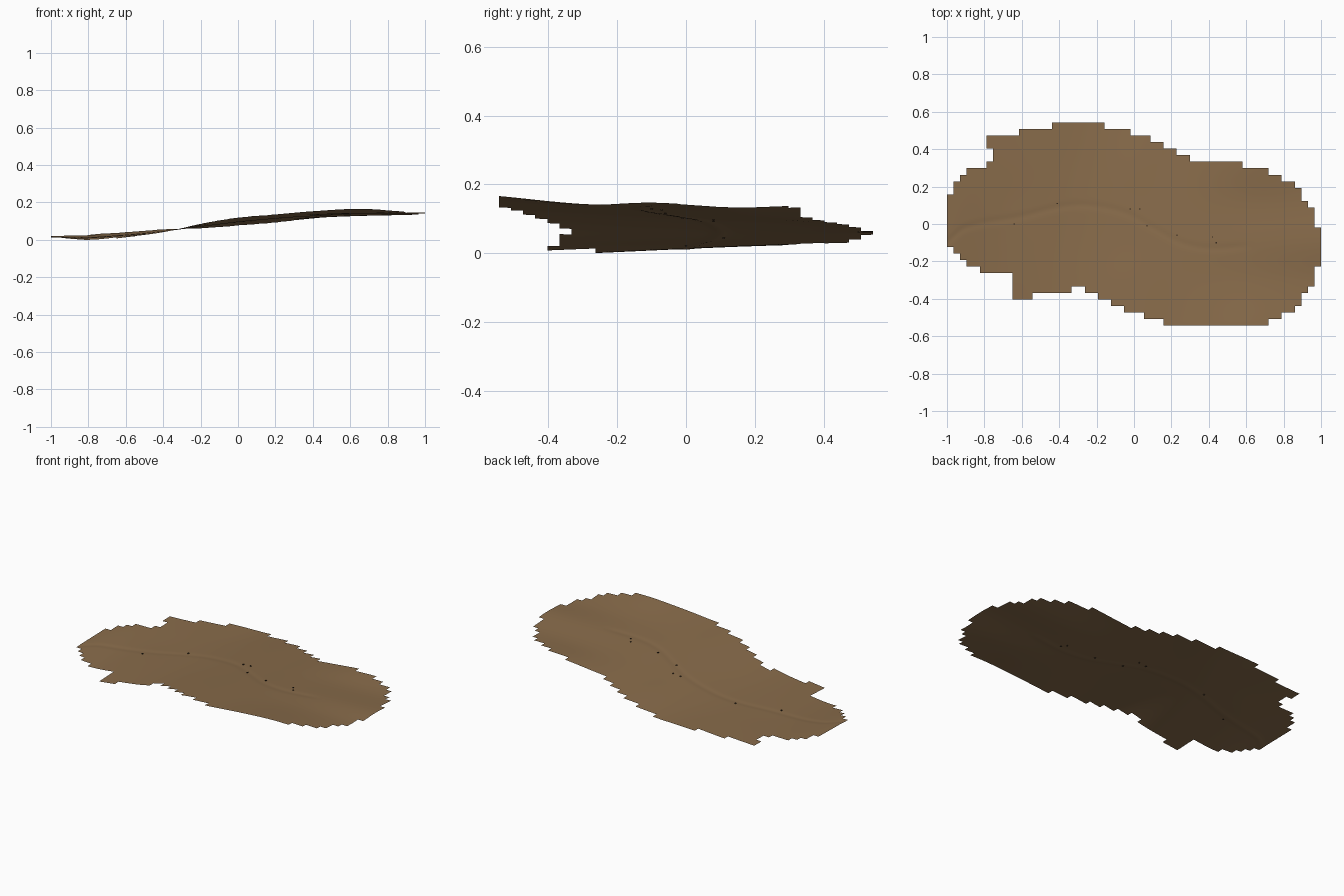
import bpy, bmesh, math

if "Cube" in bpy.data.objects:
    bpy.data.objects.remove(bpy.data.objects["Cube"])

C = 2 / 57          # size of one terrain cell
NX, NY, SUB = 57, 31, 3
Y0 = -NY * C / 2

# stepped outline: (x where the step starts, y of the edge)
TOP = [(-1, .16), (-.965, .23), (-.93, .265), (-.895, .30), (-.79, .475),
       (-.615, .51), (-.44, .545), (-.16, .51), (-.02, .475), (.085, .44),
       (.155, .405), (.225, .37), (.295, .335), (.58, .30), (.715, .265),
       (.785, .23), (.855, .195), (.89, .125), (.925, .09), (.96, -.02)]
BOTTOM = [(-1, -.12), (-.965, -.155), (-.93, -.19), (-.895, -.225), (-.82, -.26),
          (-.65, -.40), (-.545, -.365), (-.335, -.335), (-.265, -.365),
          (-.195, -.40), (-.125, -.435), (-.055, -.47), (.05, -.505),
          (.155, -.54), (.715, -.505), (.785, -.47), (.855, -.435),
          (.89, -.365), (.925, -.335), (.96, -.225)]

# coarse height control net, one row per x station (heights in 1/1000)
XS = [-1, -.8, -.6, -.4, -.2, 0, .2, .4, .65, 1]
YS = [-.54, -.3, -.1, .12, .33, .54]
H = [[12, 16, 20, 24, 28, 32], [-5, 3, 12, 22, 30, 36], [12, 22, 28, 33, 40, 46],
     [44, 46, 48, 51, 55, 60], [94, 87, 81, 76, 71, 66], [125, 116, 107, 98, 90, 78],
     [140, 130, 121, 110, 100, 92], [157, 140, 132, 122, 119, 112],
     [170, 147, 143, 132, 141, 140], [158, 144, 151, 139, 140, 140]]

# shallow winding channel
PATH = [(-1, -.10), (-.9, -.02), (-.6, .04), (-.4, .09), (-.25, .1), (-.05, .06),
        (.1, -.02), (.25, -.1), (.4, -.13), (.6, -.12)]


def hermite(ts, vs, t):
    """Smooth curve through unevenly spaced values."""
    n = len(ts)
    t = min(max(t, ts[0]), ts[-1])
    i = max(k for k in range(n - 1) if ts[k] <= t)

    def slope(k):
        a, b = max(k - 1, 0), min(k + 1, n - 1)
        return (vs[b] - vs[a]) / (ts[b] - ts[a])
    d = ts[i + 1] - ts[i]
    u = (t - ts[i]) / d
    return ((2*u**3 - 3*u*u + 1) * vs[i] + (u**3 - 2*u*u + u) * d * slope(i)
            + (3*u*u - 2*u**3) * vs[i + 1] + (u**3 - u*u) * d * slope(i + 1))


def column(x):
    """Height profile across y at one x."""
    return [hermite(XS, [row[j] for row in H], x) / 1000 for j in range(len(YS))]


def channel_y(x):
    return hermite([p[0] for p in PATH], [p[1] for p in PATH], x)


def height(x, y, prof, cy):
    z = hermite(YS, prof, y)
    fade = min(1, max(0, (.65 - x) / .1))
    return z - .002 * fade * math.exp(-((y - cy) / .018) ** 2)


def edge(table, x):
    return [y for start, y in table if start <= x + .004][-1]


def inside(x, y):
    if -.79 < x < -.755 and .335 < y < .405:    # small notch
        return False
    return edge(BOTTOM, x) < y < edge(TOP, x)


def material(name, rgb):
    m = bpy.data.materials.new(name)
    m.diffuse_color = (*rgb, 1)
    m.use_nodes = True
    m.node_tree.nodes["Principled BSDF"].inputs["Base Color"].default_value = m.diffuse_color
    return m


earth = material("earth brown", (.25, .15, .07))
dark = material("dark brown", (.035, .022, .012))

# terrain sheet
bm = bmesh.new()
verts = {}
cols = {}


def vert(a, b):
    if (a, b) not in verts:
        x, y = -1 + a * C / SUB, Y0 + b * C / SUB
        if a not in cols:
            cols[a] = (column(x), channel_y(x))
        verts[a, b] = bm.verts.new((x, y, height(x, y, *cols[a])))
    return verts[a, b]


for i in range(NX):
    for j in range(NY):
        if inside(-1 + (i + .5) * C, Y0 + (j + .5) * C):
            for a in range(i * SUB, i * SUB + SUB):
                for b in range(j * SUB, j * SUB + SUB):
                    bm.faces.new((vert(a, b), vert(a + 1, b),
                                  vert(a + 1, b + 1), vert(a, b + 1)))
# rest the lowest point on the ground
low = min(v.co.z for v in bm.verts)
for v in bm.verts:
    v.co.z -= low
for f in bm.faces:
    f.smooth = True
mesh = bpy.data.meshes.new("terrain")
bm.to_mesh(mesh)
bm.free()
mesh.materials.append(earth)
bpy.context.collection.objects.link(bpy.data.objects.new("terrain", mesh))

# tiny dark markers along the channel
for k, (x, y) in enumerate([(-.64, 0), (-.41, .11), (-.02, .08), (.03, .08),
                            (.07, -.01), (.23, -.06), (.42, -.07), (.44, -.1)]):
    z = height(x, y, column(x), channel_y(x)) - low
    bpy.ops.mesh.primitive_cube_add(size=.007, location=(x, y, z))
    ob = bpy.context.object
    ob.name = f"marker_{k + 1}"
    ob.data.materials.append(dark)
